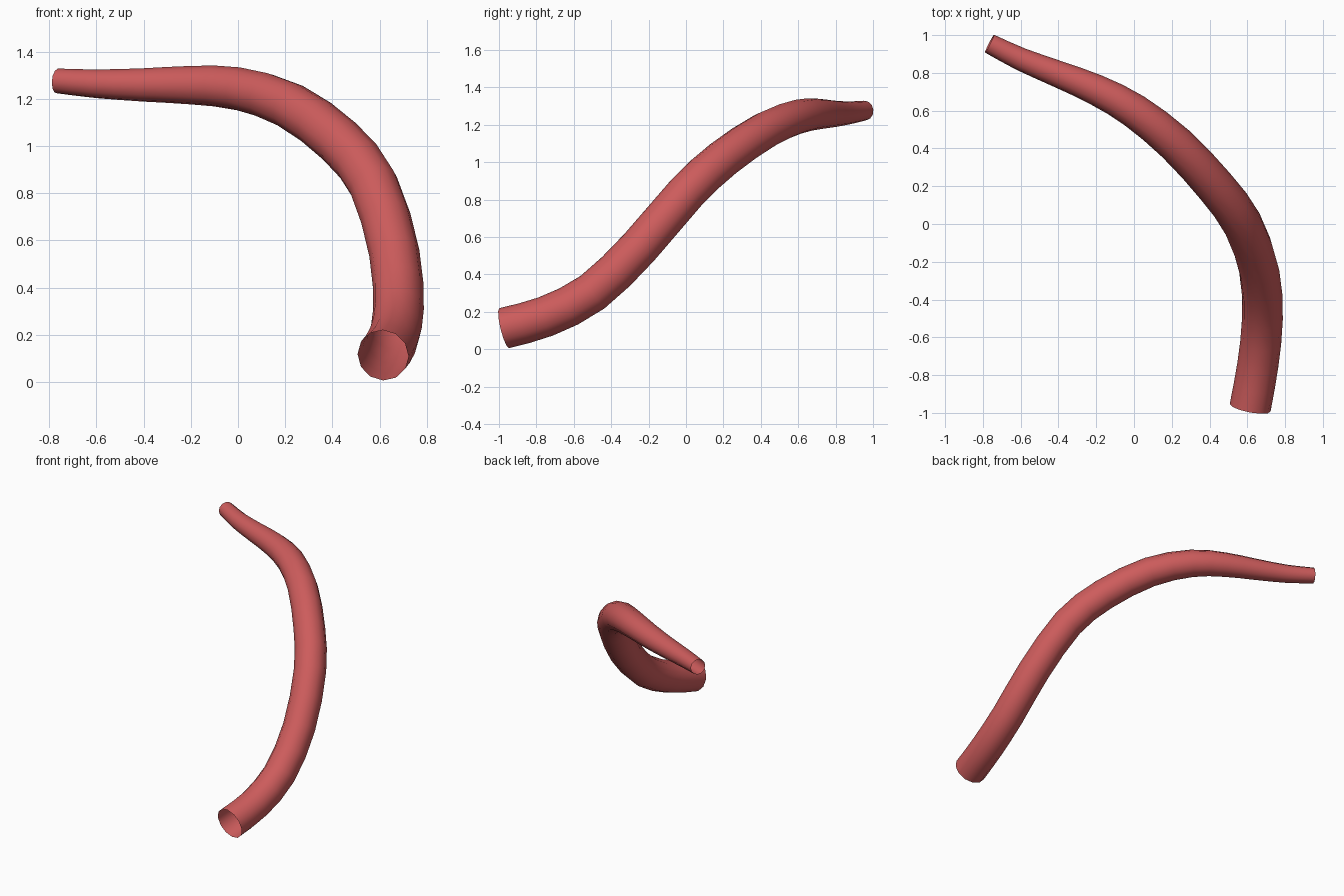
import bpy, bmesh, math
from mathutils import Vector

if "Cube" in bpy.data.objects:
    bpy.data.objects.remove(bpy.data.objects["Cube"])

SIDES = 12
STEPS = 2

# Centre line of the tube: x, y, z, radius
PATH = [Vector(p) for p in (
    (0.615, -0.972, 0.113, 0.110),
    (0.655, -0.75, 0.175, 0.109),
    (0.680, -0.50, 0.305, 0.108),
    (0.663, -0.25, 0.545, 0.107),
    (0.575, 0.00, 0.835, 0.106),
    (0.430, 0.20, 1.020, 0.104),
    (0.220, 0.425, 1.172, 0.100),
    (0.000, 0.600, 1.243, 0.092),
    (-0.200, 0.710, 1.258, 0.082),
    (-0.400, 0.793, 1.259, 0.071),
    (-0.600, 0.873, 1.264, 0.061),
    (-0.765, 0.955, 1.276, 0.053),
)]


def smooth_path(pts, steps):
    ext = [2 * pts[0] - pts[1]] + pts + [2 * pts[-1] - pts[-2]]
    out = []
    for a, b, c, d in zip(ext, ext[1:], ext[2:], ext[3:]):
        for i in range(steps):
            t = i / steps
            out.append(0.5 * (2 * b + (c - a) * t + (2 * a - 5 * b + 4 * c - d) * t ** 2
                              + (3 * b - a - 3 * c + d) * t ** 3))
    return out + [pts[-1]]


red = bpy.data.materials.new("soft red")
red.diffuse_color = (0.61, 0.107, 0.107, 1)
red.use_nodes = True
red.node_tree.nodes["Principled BSDF"].inputs["Base Color"].default_value = red.diffuse_color

# Sweep an open-ended tapered tube along the path
path = smooth_path(PATH, STEPS)
bm = bmesh.new()
rings = []
side = Vector((1, 0, 0))
for i, p in enumerate(path):
    tangent = (path[min(i + 1, len(path) - 1)] - path[max(i - 1, 0)]).to_3d().normalized()
    side = (side - tangent * side.dot(tangent)).normalized()
    up = side.cross(tangent)
    rings.append([bm.verts.new(p.to_3d() + p.w * (side * math.cos(a) + up * math.sin(a)))
                  for a in (2 * math.pi * k / SIDES for k in range(SIDES))])
for r, s in zip(rings, rings[1:]):
    for k in range(SIDES):
        n = (k + 1) % SIDES
        bm.faces.new((r[k], s[k], s[n], r[n])).smooth = True
bmesh.ops.recalc_face_normals(bm, faces=bm.faces)

mesh = bpy.data.meshes.new("curved_tube")
bm.to_mesh(mesh)
bm.free()
mesh.materials.append(red)
tube = bpy.data.objects.new("curved_tube", mesh)
bpy.context.collection.objects.link(tube)
